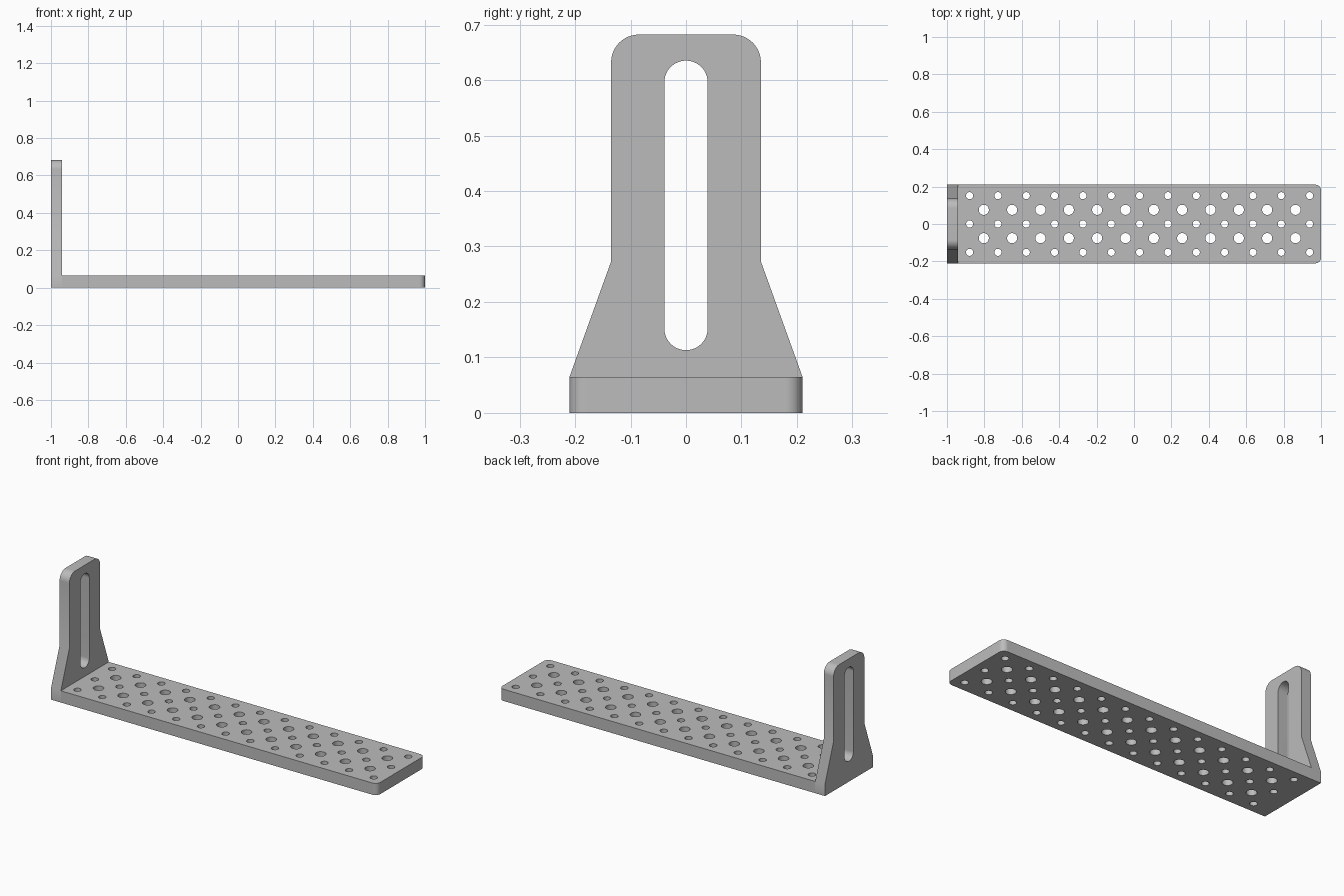
import bpy, bmesh
from math import pi, cos, sin, radians
from mathutils import Matrix, Vector

cube = bpy.data.objects.get("Cube")
if cube:
    bpy.data.objects.remove(cube, do_unlink=True)

WIDTH, THICK, WALL_X = 0.21, 0.065, -0.94

grey = bpy.data.materials.new("plain grey")
grey.use_nodes = True
grey.diffuse_color = (0.5, 0.5, 0.5, 1)
grey.node_tree.nodes["Principled BSDF"].inputs["Base Color"].default_value = (0.5, 0.5, 0.5, 1)


def arc(cx, cy, r, start, end, steps):
    """Points along an arc, angles in degrees."""
    angles = [radians(start + (end - start) * i / steps) for i in range(steps + 1)]
    return [(cx + r * cos(a), cy + r * sin(a)) for a in angles]


def add_prism(bm, outline, low, high, along_x=False):
    """Extrude a closed outline along z, or along x with the outline in y and z."""
    def place(p, d):
        return Vector((d, *p)) if along_x else Vector((*p, d))
    face = bm.faces.new([bm.verts.new(place(p, low)) for p in outline])
    grown = bmesh.ops.extrude_face_region(bm, geom=[face])["geom"]
    verts = [g for g in grown if isinstance(g, bmesh.types.BMVert)]
    shift = place((0, 0), high - low)
    bmesh.ops.translate(bm, verts=verts, vec=shift)


def add_cone(bm, x, y, z, r1, r2, depth):
    bmesh.ops.create_cone(bm, cap_ends=True, segments=32, radius1=r1, radius2=r2,
                          depth=depth, matrix=Matrix.Translation((x, y, z)))


def make_object(name, bm):
    bmesh.ops.recalc_face_normals(bm, faces=bm.faces[:])
    mesh = bpy.data.meshes.new(name)
    bm.to_mesh(mesh)
    bm.free()
    mesh.materials.append(grey)
    obj = bpy.data.objects.new(name, mesh)
    bpy.context.collection.objects.link(obj)
    return obj


def cut(obj, cutters):
    """Cut the holes, then smooth the curved walls."""
    bpy.ops.object.select_all(action='DESELECT')
    bpy.context.view_layer.objects.active = obj
    obj.select_set(True)
    for cutter in cutters:
        cutter.hide_render = True
        mod = obj.modifiers.new("holes", 'BOOLEAN')
        mod.operation, mod.solver, mod.object = 'DIFFERENCE', 'EXACT', cutter
        bpy.ops.object.modifier_apply(modifier=mod.name)
        bpy.data.objects.remove(cutter, do_unlink=True)
    bpy.ops.object.shade_smooth_by_angle(angle=radians(30))


# Base plate with two rounded corners at the free end
r = 0.03
outline = ([(WALL_X, WIDTH), (WALL_X, -WIDTH)]
           + arc(1 - r, -WIDTH + r, r, -90, 0, 10)
           + arc(1 - r, WIDTH - r, r, 0, 90, 10))
bm = bmesh.new()
add_prism(bm, outline, 0, THICK)
base_plate = make_object("base_plate", bm)

# Staggered grid of small holes and larger holes
pitch = 0.1515
bm = bmesh.new()
for col in range(13):
    for row in (-1, 0, 1):
        add_cone(bm, -0.879 + col * pitch, row * pitch, THICK / 2, 0.019, 0.019, 0.2)
for col in range(12):
    for side in (-1, 1):
        add_cone(bm, -0.803 + col * pitch, side * pitch / 2, THICK / 2, 0.027, 0.027, 0.2)
cut(base_plate, [make_object("plate_holes", bm)])

# Upright wall: flared foot, straight sides, rounded top
half, top, r = 0.135, 0.682, 0.05
right_side = [(WIDTH, 0), (WIDTH, THICK), (half, 0.273)] + arc(half - r, top - r, r, 0, 90, 12)
outline = right_side + [(-y, z) for y, z in reversed(right_side)]
bm = bmesh.new()
add_prism(bm, outline, -1, WALL_X, along_x=True)
upright = make_object("upright_wall", bm)

# Long slot through the wall
r = 0.039
bm = bmesh.new()
add_prism(bm, arc(0, 0.635 - r, r, 0, 180, 24) + arc(0, 0.113 + r, r, 180, 360, 24),
          -1.1, WALL_X + 0.1, along_x=True)
cut(upright, [make_object("slot_cutter", bm)])
